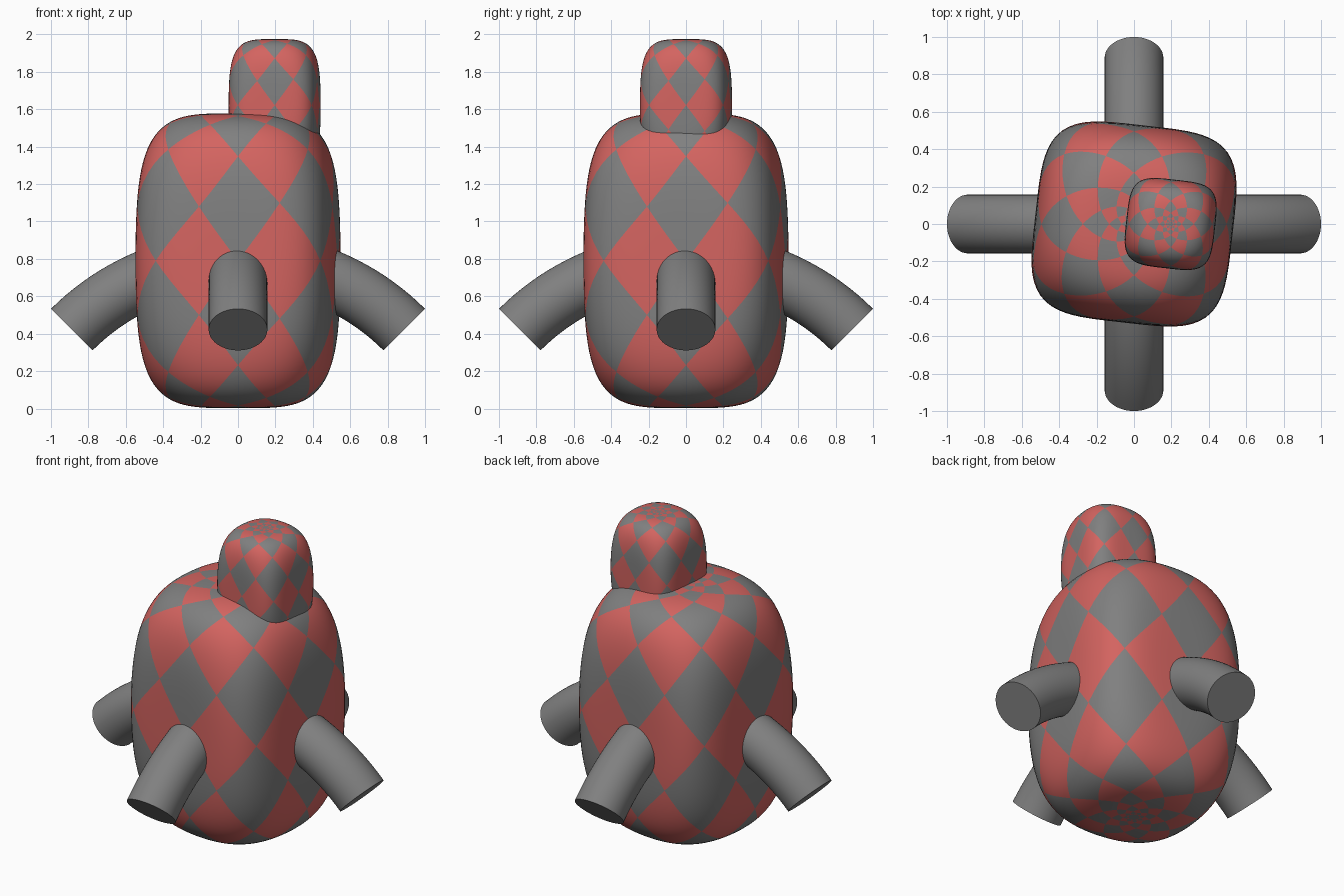
import bpy, bmesh, math

if "Cube" in bpy.data.objects:
    bpy.data.objects.remove(bpy.data.objects["Cube"])


def material(name, rgb):
    m = bpy.data.materials.new(name)
    m.diffuse_color = (*rgb, 1.0)
    m.use_nodes = True
    m.node_tree.nodes["Principled BSDF"].inputs["Base Color"].default_value = m.diffuse_color
    return m


GRAY = material("mid_gray", (0.216, 0.216, 0.216))
RED = material("soft_red", (0.655, 0.127, 0.117))
TURN = math.radians(6.5)   # blocks are turned slightly to the left
CORNER = 1.2               # extra softening of the three-way corners


def finish(bm, name, mats, angle):
    bmesh.ops.recalc_face_normals(bm, faces=bm.faces)
    mesh = bpy.data.meshes.new(name)
    bm.to_mesh(mesh)
    bm.free()
    for m in mats:
        mesh.materials.append(m)
    ob = bpy.data.objects.new(name, mesh)
    bpy.context.collection.objects.link(ob)
    bpy.ops.object.select_all(action='DESELECT')
    ob.select_set(True)
    bpy.context.view_layer.objects.active = ob
    bpy.ops.object.shade_smooth_by_angle(angle=math.radians(angle))
    return ob


def block_radius(u, t):
    """Distance factor to the rounded block along heading u and slope t."""
    x, y = math.sin(u + TURN), math.cos(u + TURN)
    a = x ** 4 + y ** 4 + t ** 4
    b = CORNER * (x * y * t) ** 2
    k = a ** -0.25
    for _ in range(12):
        k -= (a * k ** 4 + b * k ** 6 - 1) / (4 * a * k ** 3 + 6 * b * k ** 5)
    return k


def checkered_block(name, center, half_width, half_height):
    """Rounded block with diamond checks shrinking to the poles."""
    m = 6                  # mesh cells per half diamond
    cols, rows = 16 * m, 10 * m
    step = 0.35 / m        # latitude step, stretched so the diamonds stay in proportion
    bm = bmesh.new()
    grid = {}
    for j in range(-rows, rows + 1):
        t = math.sinh(j * step)
        for i in range(cols):
            u = 2 * math.pi * i / cols
            k = block_radius(u, t)
            grid[i, j] = bm.verts.new((center[0] + half_width * k * math.sin(u),
                                       center[1] - half_width * k * math.cos(u),
                                       center[2] + half_height * k * t))

    def tri(a, b, c):
        f = bm.faces.new([grid[i % cols, j] for i, j in (a, b, c)])
        ci = (a[0] + b[0] + c[0]) / 3
        cj = (a[1] + b[1] + c[1]) / 3
        p = math.floor((ci + cj) / (2 * m))
        q = math.floor((ci - cj) / (2 * m))
        f.material_index = 1 - (p + q) % 2

    for j in range(-rows, rows):
        for i in range(cols):
            a, b, c, d = (i, j), (i + 1, j), (i + 1, j + 1), (i, j + 1)
            if (i + j + 1) % (2 * m) == 0:
                tri(a, b, d)
                tri(b, c, d)
            else:
                tri(a, b, c)
                tri(a, c, d)
    for j in (-rows, rows):
        bm.faces.new([grid[i, j] for i in range(cols)])
    return finish(bm, name, (GRAY, RED), 60)


def leg_arch(name, along_y):
    """Bent tube through the body whose two ends form a pair of legs."""
    R, r, zc, segs, sides = 1.257, 0.157, -0.467, 40, 48
    bm = bmesh.new()
    rings = []
    for s in range(segs + 1):
        a = math.radians(-45 + 90 * s / segs)
        ring = []
        for k in range(sides):
            b = 2 * math.pi * k / sides
            d = R + r * math.cos(b)
            along, side, z = d * math.sin(a), r * math.sin(b), zc + d * math.cos(a)
            ring.append(bm.verts.new((side, along, z) if along_y else (along, side, z)))
        rings.append(ring)
    for r0, r1 in zip(rings, rings[1:]):
        for k in range(sides):
            n = (k + 1) % sides
            bm.faces.new((r0[k], r0[n], r1[n], r1[k]))
    bm.faces.new(rings[0])
    bm.faces.new(rings[-1])
    return finish(bm, name, (GRAY,), 40)


# Body and off-centre head
checkered_block("body", (0, 0, 0.79), 0.530, 0.788)
checkered_block("head", (0.196, 0, 1.622), 0.238, 0.353)

# Two crossing arches give the four legs
leg_arch("side_legs", False)
leg_arch("front_back_legs", True)
